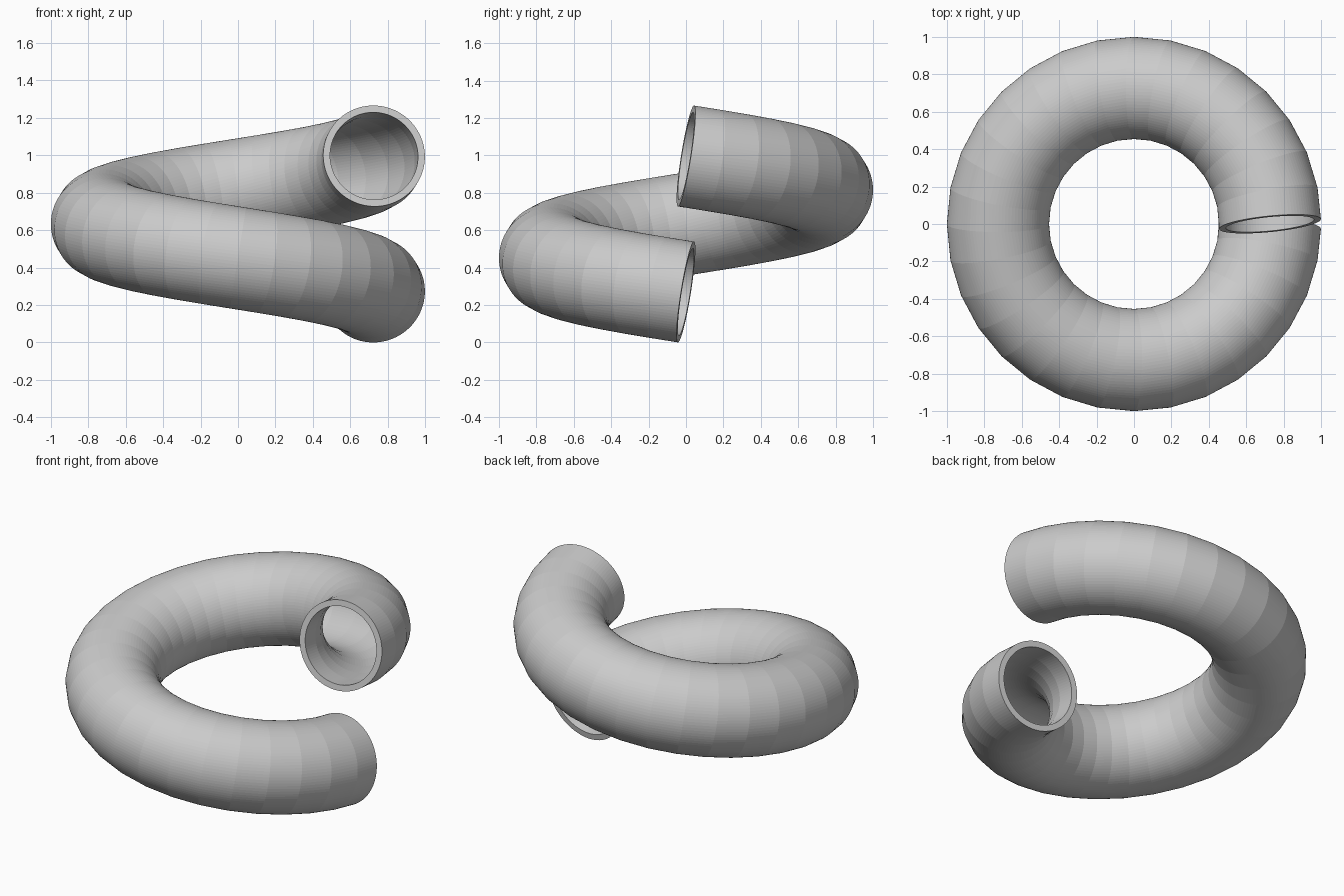
import bpy, bmesh
from math import sin, cos, pi
from mathutils import Vector

if "Cube" in bpy.data.objects:
    bpy.data.objects.remove(bpy.data.objects["Cube"])

COIL_R, PITCH = 0.727, 0.727        # helix radius and rise over one turn
OUTER, INNER = 0.273, 0.236         # pipe radii
STEPS, SIDES = 32, 96

# Helix path: one clockwise turn rising from the right side
path = [Vector((COIL_R * cos(2 * pi * i / STEPS),
                -COIL_R * sin(2 * pi * i / STEPS),
                PITCH * i / STEPS)) for i in range(STEPS + 1)]

bm = bmesh.new()


def ring(i, radius):
    """Circle of vertices square to the path at point i."""
    t = (path[min(i + 1, STEPS)] - path[max(i - 1, 0)]).normalized()
    n = t.cross(Vector((0, 0, 1))).normalized()
    b = t.cross(n)
    return [bm.verts.new(path[i] + radius * (cos(a) * n + sin(a) * b))
            for a in (2 * pi * k / SIDES for k in range(SIDES))]


def bridge(a, b):
    for k in range(SIDES):
        m = (k + 1) % SIDES
        bm.faces.new((a[k], a[m], b[m], b[k]))


# Outer and inner walls
outer = [ring(i, OUTER) for i in range(STEPS + 1)]
inner = [ring(i, INNER) for i in range(STEPS + 1)]
for wall in (outer, inner):
    for a, b in zip(wall, wall[1:]):
        bridge(a, b)

# Flat rims at both open ends
bridge(outer[0], inner[0])
bridge(outer[-1], inner[-1])

# Stand on the ground
low = min(v.co.z for v in bm.verts)
bmesh.ops.translate(bm, verts=bm.verts[:], vec=(0, 0, -low))
bmesh.ops.recalc_face_normals(bm, faces=bm.faces[:])

mesh = bpy.data.meshes.new("coiled_pipe")
bm.to_mesh(mesh)
bm.free()
bpy.context.collection.objects.link(bpy.data.objects.new("coiled_pipe", mesh))
